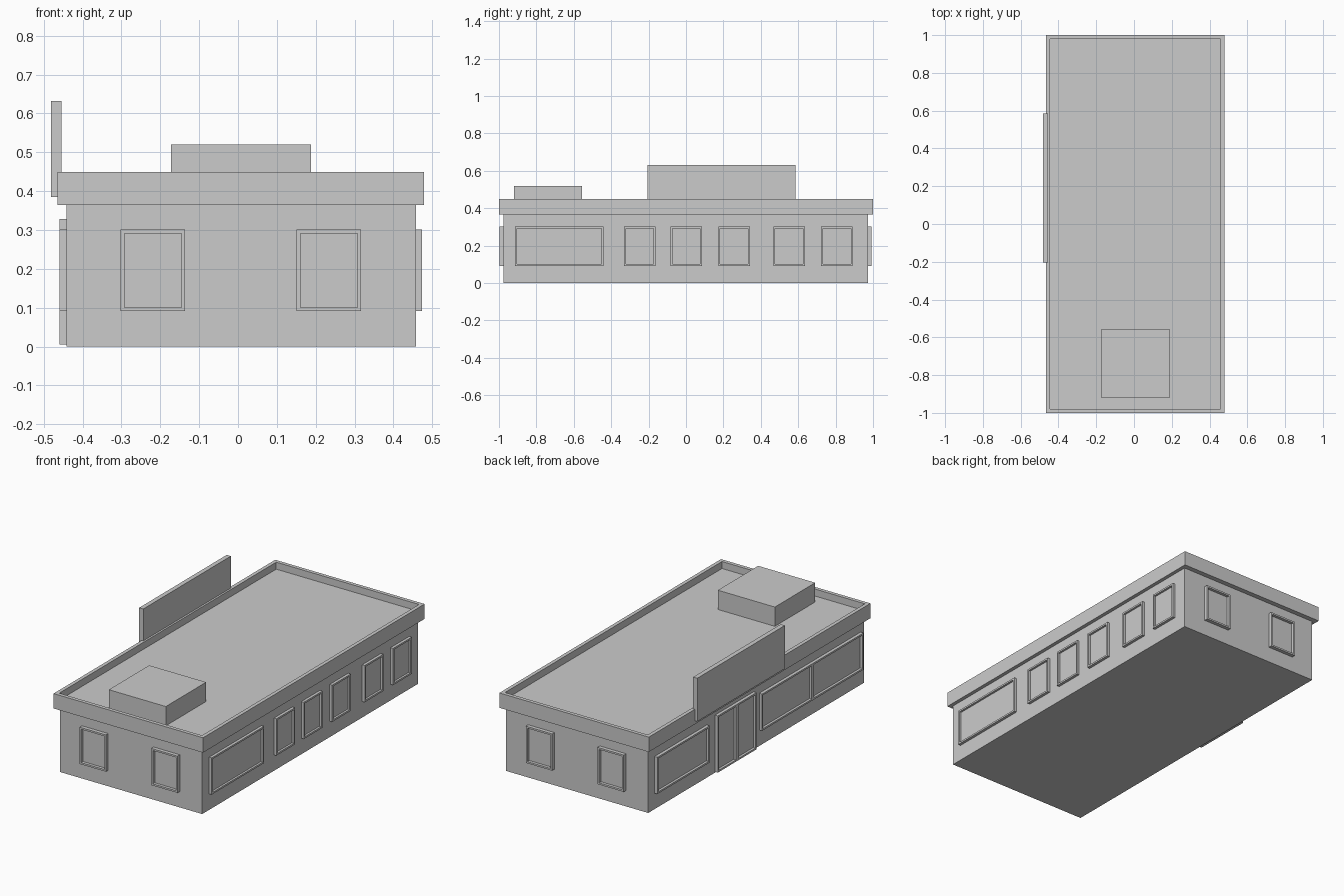
import bpy, bmesh
from mathutils import Vector

if "Cube" in bpy.data.objects:
    bpy.data.objects.remove(bpy.data.objects["Cube"])

BODY = (-0.442, 0.458, -0.977, 0.972)  # wall planes: left, right, front, back


def finish(name, bm):
    bmesh.ops.recalc_face_normals(bm, faces=bm.faces[:])
    me = bpy.data.meshes.new(name)
    bm.to_mesh(me)
    bm.free()
    ob = bpy.data.objects.new(name, me)
    bpy.context.collection.objects.link(ob)
    return ob


def box_bm(x0, x1, y0, y1, z0, z1):
    bm = bmesh.new()
    bmesh.ops.create_cube(bm, size=1)
    for v in bm.verts:
        v.co = (x0 if v.co.x < 0 else x1, y0 if v.co.y < 0 else y1, z0 if v.co.z < 0 else z1)
    return bm


def recess(bm, faces, width, push):
    # inset each face, then sink it with straight reveals
    bmesh.ops.inset_individual(bm, faces=faces, thickness=width, use_even_offset=True)
    new = bmesh.ops.extrude_discrete_faces(bm, faces=faces)["faces"]
    bmesh.ops.translate(bm, vec=push, verts=list({v for f in new for v in f.verts}))


def opening(name, wall, u0, u1, z0, z1, panes=1, depth=0.018):
    # framed panel standing proud of a wall, with one or more sunken panes
    axis, side = {"left": (0, 0), "right": (0, 1), "front": (1, 2), "back": (1, 3)}[wall]
    sign = 1 if side % 2 else -1
    out = Vector((sign, 0, 0)) if axis == 0 else Vector((0, sign, 0))

    def point(u, z):
        p = Vector((0, u, z)) if axis == 0 else Vector((u, 0, z))
        p[axis] = BODY[side] + sign * depth
        return p

    bm = bmesh.new()
    cols = []
    for i in range(panes + 1):
        u = u0 + (u1 - u0) * i / panes
        cols.append((bm.verts.new(point(u, z0)), bm.verts.new(point(u, z1))))
    faces = [bm.faces.new((a[0], b[0], b[1], a[1])) for a, b in zip(cols, cols[1:])]
    rim = [e for e in bm.edges if e.is_boundary]
    geom = bmesh.ops.extrude_edge_only(bm, edges=rim)["geom"]
    bmesh.ops.translate(bm, vec=-out * (depth + 0.002),
                        verts=[g for g in geom if isinstance(g, bmesh.types.BMVert)])
    bmesh.ops.holes_fill(bm, edges=[e for e in bm.edges if e.is_boundary], sides=0)
    recess(bm, faces, 0.01, -out * (depth - 0.004))
    return finish(name, bm)


# Main walls
finish("building_walls", box_bm(*BODY, 0, 0.365))

# Overhanging parapet with sunken flat roof
bm = box_bm(-0.465, 0.479, -1, 1, 0.365, 0.45)
top = max(bm.faces, key=lambda f: f.calc_center_median().z)
recess(bm, [top], 0.021, Vector((0, 0, -0.04)))
finish("roof_parapet", bm)

# Rooftop unit and blank sign board
finish("rooftop_unit", box_bm(-0.172, 0.188, -0.92, -0.556, 0.405, 0.52))
finish("sign_board", box_bm(-0.481, -0.455, -0.205, 0.585, 0.385, 0.632))

# End windows, front and back
for wall in ("front", "back"):
    for i, u in enumerate((-0.302, 0.151)):
        opening(f"{wall}_window_{i + 1}", wall, u, u + 0.166, 0.091, 0.301, depth=0.021)

# Right side: one wide window and five small ones
opening("right_wide_window", "right", -0.914, -0.442, 0.091, 0.301, depth=0.016)
for i, u in enumerate((-0.331, -0.083, 0.173, 0.467, 0.723)):
    opening(f"right_window_{i + 1}", "right", u, u + 0.168, 0.091, 0.301, depth=0.016)

# Left side: wide window, double door, two-pane shop window
opening("left_wide_window", "left", 0.443, 0.915, 0.091, 0.301)
opening("double_door", "left", 0.02, 0.37, 0.005, 0.329, panes=2)
opening("left_double_window", "left", -0.945, -0.03, 0.091, 0.301, panes=2)
